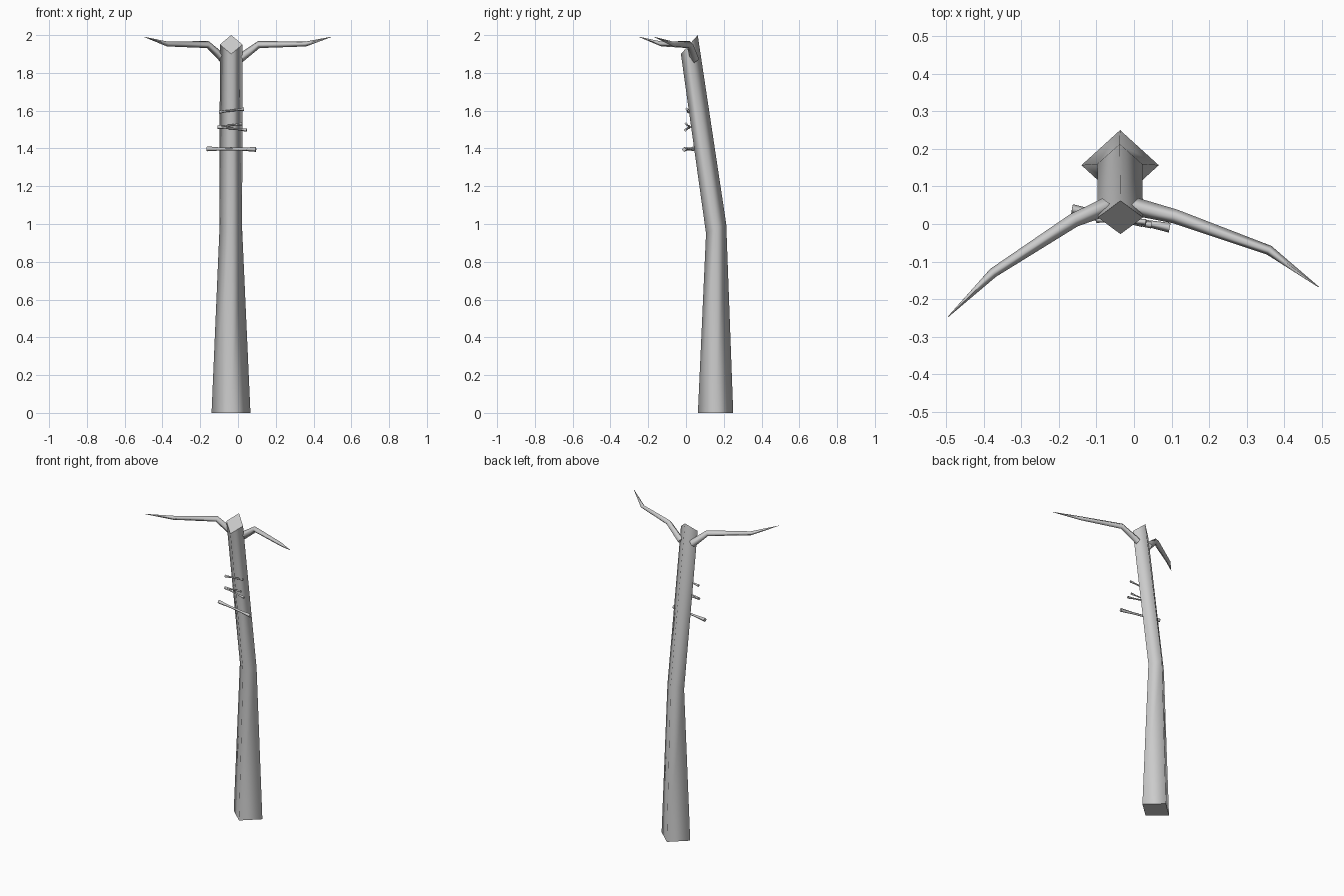
import bpy
import bmesh
from math import cos, sin, pi
from mathutils import Vector

if "Cube" in bpy.data.objects:
    bpy.data.objects.remove(bpy.data.objects["Cube"], do_unlink=True)

grey = bpy.data.materials.new("bark_grey")
grey.use_nodes = True
colour = (0.6, 0.6, 0.6, 1)
grey.diffuse_color = colour
grey.node_tree.nodes["Principled BSDF"].inputs["Base Color"].default_value = colour


def loft(name, rings):
    """Skin equal rings of points, smooth along the sides with crisp flat ends."""
    bm = bmesh.new()
    loops = [[bm.verts.new(p) for p in ring] for ring in rings]
    count = len(loops[0])
    for low, high in zip(loops, loops[1:]):
        for i in range(count):
            j = (i + 1) % count
            bm.faces.new((low[i], low[j], high[j], high[i])).smooth = True
    for cap in (loops[0][::-1], loops[-1]):
        face = bm.faces.new(cap)
        for edge in face.edges:
            edge.smooth = False
    bmesh.ops.recalc_face_normals(bm, faces=bm.faces)
    mesh = bpy.data.meshes.new(name)
    bm.to_mesh(mesh)
    bm.free()
    mesh.materials.append(grey)
    obj = bpy.data.objects.new(name, mesh)
    bpy.context.collection.objects.link(obj)
    return obj


def limb(name, path, radii, sides=4):
    """Tapering branch with a square section along a path."""
    pts = [Vector(p) for p in path]
    rings = []
    for k, (p, r) in enumerate(zip(pts, radii)):
        along = (pts[min(k + 1, len(pts) - 1)] - pts[max(k - 1, 0)]).normalized()
        side = along.cross(Vector((0, 0, 1))).normalized()
        up = side.cross(along)
        rings.append([p + r * (cos(2 * pi * i / sides) * side + sin(2 * pi * i / sides) * up)
                      for i in range(sides)])
    return loft(name, rings)


def diamond(x, half, front, back, z_front, z_back):
    """Four trunk corners: front, left, back, right."""
    y, z = (front + back) / 2, (z_front + z_back) / 2
    return [(x, front, z_front), (x + half, y, z), (x, back, z_back), (x - half, y, z)]


# Bent, four-sided trunk with a slanted top
loft("trunk", [diamond(-0.037, 0.103, 0.063, 0.25, 0, 0),
               diamond(-0.038, 0.060, 0.106, 0.213, 0.95, 1.0),
               diamond(-0.036, 0.060, -0.027, 0.062, 1.9, 2.0)])

# Two long branches near the top
limb("left_branch", [(0.005, 0.046, 1.872), (0.11, 0.02, 1.95),
                     (0.36, -0.07, 1.953), (0.492, -0.168, 1.99)],
     (0.024, 0.019, 0.013, 0.001))
limb("right_branch", [(-0.075, 0.046, 1.872), (-0.16, 0.01, 1.95),
                      (-0.375, -0.13, 1.953), (-0.495, -0.247, 1.99)],
     (0.024, 0.019, 0.013, 0.001))

# Thin sticks across the front, narrowest in the middle
sticks = {
    "lowest_stick": ((-0.165, 0.04, 1.398), (0.095, -0.01, 1.395), 0.013),
    "lower_stick": ((-0.108, 0.018, 1.513), (0.046, -0.003, 1.497), 0.009),
    "middle_stick": ((-0.10, 0.018, 1.515), (0.022, 0.0, 1.53), 0.008),
    "upper_stick": ((-0.10, 0.012, 1.593), (0.032, 0.005, 1.608), 0.009),
}
for name, (start, end, r) in sticks.items():
    a, b = Vector(start), Vector(end)
    limb(name, [a, a.lerp(b, 0.3), a.lerp(b, 0.7), b], (r, 0.6 * r, 0.6 * r, r))
